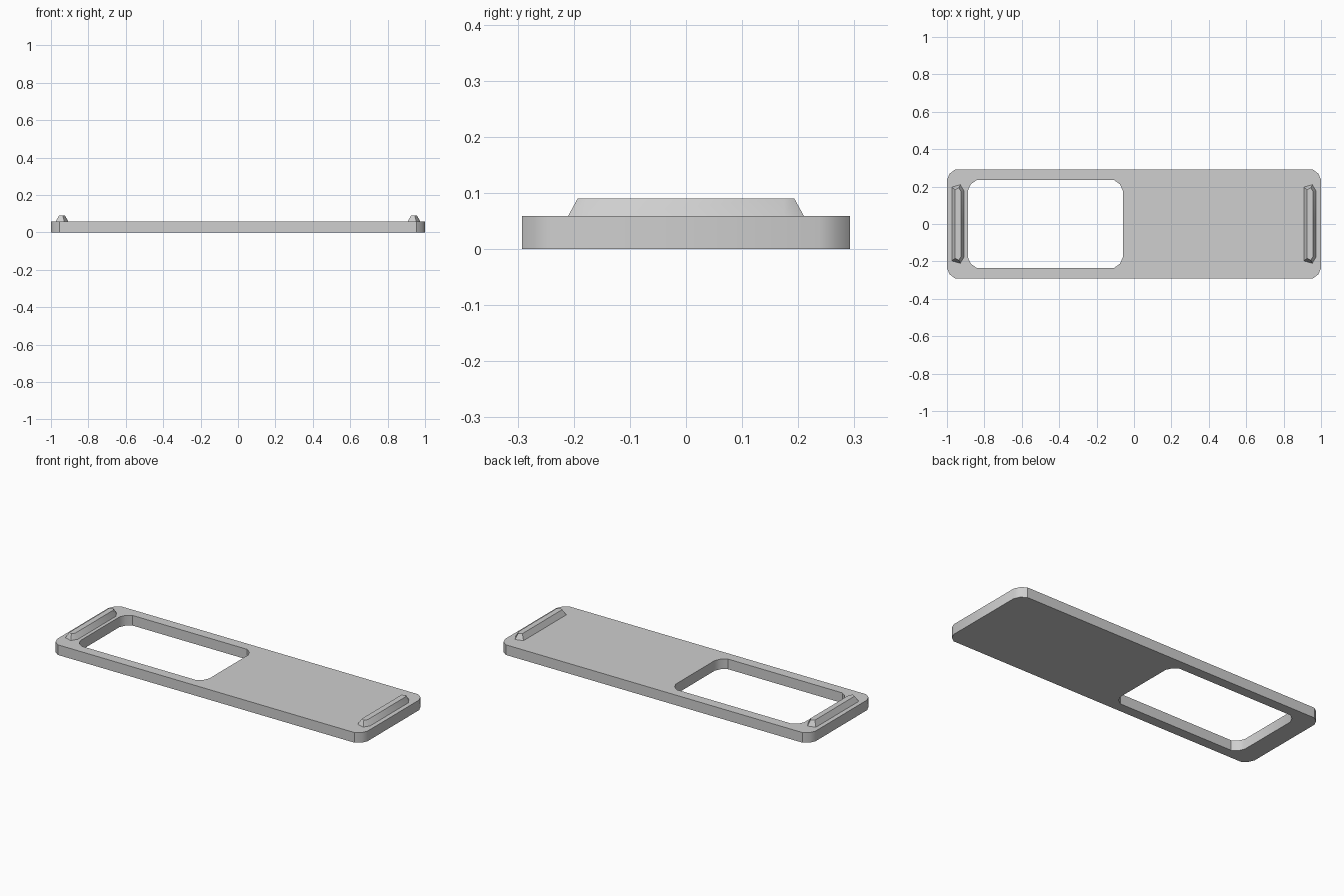
import bpy
import bmesh
import math

default_cube = bpy.data.objects.get("Cube")
if default_cube:
    bpy.data.objects.remove(default_cube, do_unlink=True)

grey = bpy.data.materials.new("light grey")
grey.use_nodes = True
colour = (0.62, 0.62, 0.62, 1)
grey.diffuse_color = colour
grey.node_tree.nodes["Principled BSDF"].inputs["Base Color"].default_value = colour

PLATE_TOP = 0.059
BAR_TOP = 0.09


def finish(name, bm):
    """Turn a bmesh into a shaded, coloured object."""
    bmesh.ops.recalc_face_normals(bm, faces=bm.faces)
    mesh = bpy.data.meshes.new(name)
    bm.to_mesh(mesh)
    bm.free()
    mesh.materials.append(grey)
    obj = bpy.data.objects.new(name, mesh)
    bpy.context.collection.objects.link(obj)
    bpy.ops.object.select_all(action="DESELECT")
    obj.select_set(True)
    bpy.context.view_layer.objects.active = obj
    bpy.ops.object.shade_smooth_by_angle(angle=math.radians(30))
    return obj


def rounded_outline(cx, half_x, half_y):
    """Rectangle outline with low-poly rounded corners, counter-clockwise."""
    insets = [(0, 0.055), (0.015, 0.022), (0.045, 0)]
    points = []
    for sx, sy in ((1, 1), (-1, 1), (-1, -1), (1, -1)):
        corner = [(cx + sx * (half_x - dx), sy * (half_y - dy)) for dx, dy in insets]
        points += corner if sx * sy > 0 else corner[::-1]
    return points


def ring(bm, points, z):
    return [bm.verts.new((x, y, z)) for x, y in points]


def bridge(bm, a, b):
    n = len(a)
    for i in range(n):
        j = (i + 1) % n
        bm.faces.new((a[i], a[j], b[j], b[i]))


# Flat plate with a rounded window through one half
bm = bmesh.new()
outer = rounded_outline(0, 1, 0.292)
window = rounded_outline(-0.474, 0.414, 0.234)
outer_low, outer_high = ring(bm, outer, 0), ring(bm, outer, PLATE_TOP)
inner_low, inner_high = ring(bm, window, 0), ring(bm, window, PLATE_TOP)
loops = [outer_low, outer_high, inner_high, inner_low]
for k in range(4):
    bridge(bm, loops[k], loops[(k + 1) % 4])
finish("plate", bm)

# Tapered ridge at each end, with faceted tips
base_half = [(0.033, 0.175), (0.012, 0.21), (-0.033, 0.197)]
top_half = [(0.016, 0.175), (0.004, 0.193), (-0.016, 0.183)]


def mirrored(half):
    return half + [(x, -y) for x, y in reversed(half)]


for name, cx in (("right_ridge", -0.941), ("left_ridge", 0.941)):
    bm = bmesh.new()
    low = ring(bm, mirrored(base_half), PLATE_TOP)
    high = ring(bm, mirrored(top_half), BAR_TOP)
    bridge(bm, low, high)
    bm.faces.new(high)
    bm.faces.new(low[::-1])
    bmesh.ops.translate(bm, verts=bm.verts, vec=(cx, 0, 0))
    finish(name, bm)
